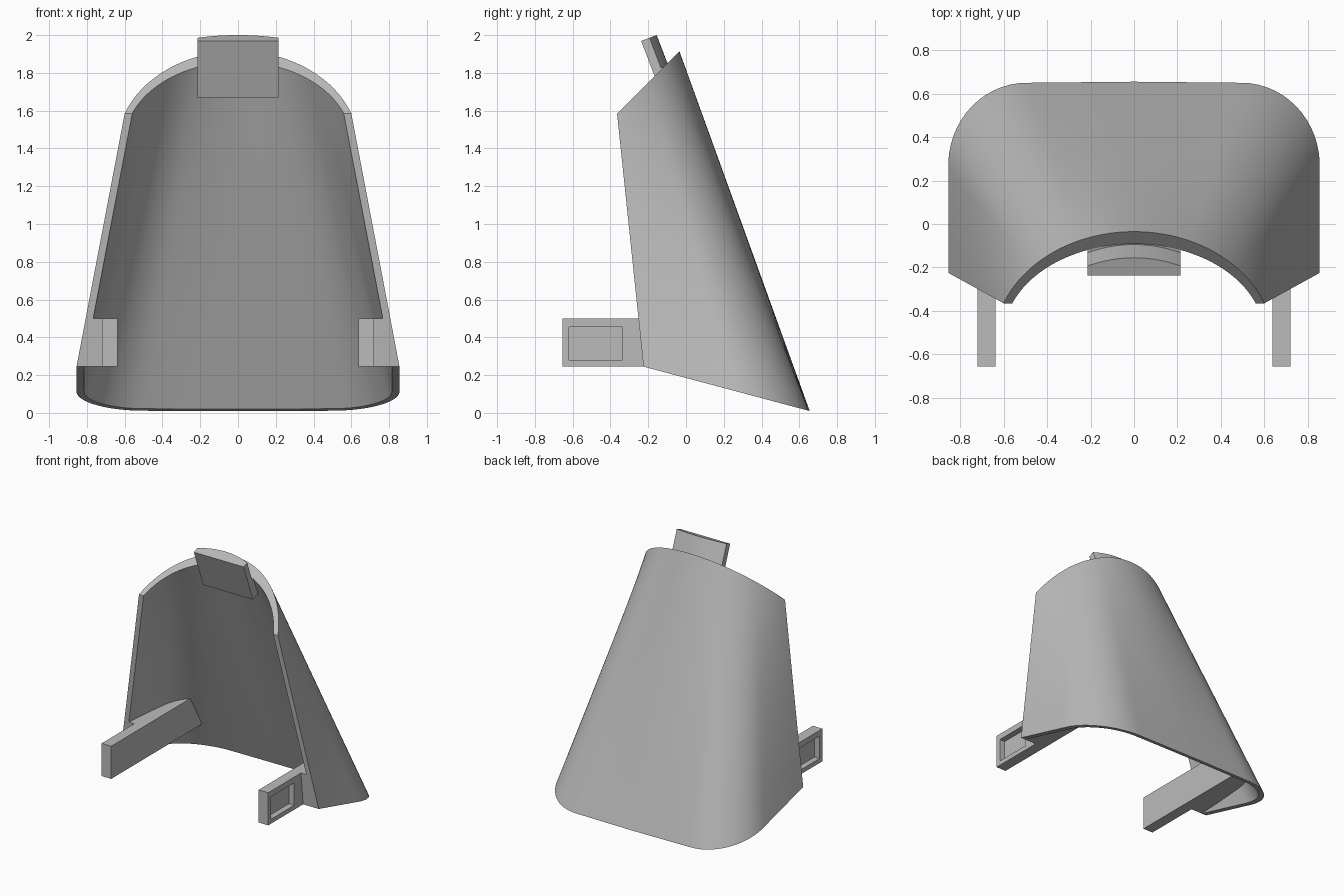
import bpy, bmesh, math
from mathutils import Vector

cube = bpy.data.objects.get("Cube")
if cube:
    bpy.data.objects.remove(cube, do_unlink=True)

grey = bpy.data.materials.new("plain grey")
grey.use_nodes = True
grey.diffuse_color = (0.5, 0.5, 0.5, 1)
grey.node_tree.nodes["Principled BSDF"].inputs["Base Color"].default_value = grey.diffuse_color


def finish(name, bm, smooth=False):
    bmesh.ops.recalc_face_normals(bm, faces=bm.faces)
    mesh = bpy.data.meshes.new(name)
    bm.to_mesh(mesh)
    bm.free()
    mesh.materials.append(grey)
    obj = bpy.data.objects.new(name, mesh)
    bpy.context.collection.objects.link(obj)
    if smooth:
        bpy.ops.object.select_all(action="DESELECT")
        obj.select_set(True)
        bpy.context.view_layer.objects.active = obj
        bpy.ops.object.shade_smooth_by_angle(angle=math.radians(30))
    return obj


def loft(low, high, steps=1):
    """Closed ring swept straight from low to high, ends capped across the ring."""
    bm = bmesh.new()
    rows = [[bm.verts.new(a.lerp(b, s / steps)) for a, b in zip(low, high)]
            for s in range(steps + 1)]
    m = len(low)
    for r, q in zip(rows, rows[1:]):
        for i in range(m):
            j = (i + 1) % m
            bm.faces.new((r[i], r[j], q[j], q[i]))
    for r in (rows[0], rows[-1]):
        for i in range(m // 2 - 1):
            bm.faces.new((r[i], r[i + 1], r[m - 2 - i], r[m - 1 - i]))
    return bm


def spaced(points, n=40):
    """Even spacing along a half curve, then mirrored to the other side."""
    dist = [0]
    for a, b in zip(points, points[1:]):
        dist.append(dist[-1] + (b - a).length)
    out, k = [], 0
    for i in range(n):
        d = dist[-1] * i / (n - 1)
        while k < len(points) - 2 and dist[k + 1] < d:
            k += 1
        out.append(points[k].lerp(points[k + 1], (d - dist[k]) / (dist[k + 1] - dist[k])))
    return out + [Vector((-p.x, p.y, p.z)) for p in reversed(out[:-1])]


def bottom_curve(inset):
    # straight side, rounded corner, nearly flat back, on a sloping plane
    flat = [(0.855 - inset, -0.225)]
    for i in range(31):
        a = math.radians(90 * i / 30)
        flat.append((0.495 + (0.36 - inset) * math.cos(a), 0.27 + (0.38 - inset) * math.sin(a)))
    flat.append((0, 0.655 - inset))
    return spaced([Vector((x, y, 0.245 - (y + 0.225) * 0.267)) for x, y in flat])


def top_curve(inset):
    # shallow arch on a steep plane, thicker at the crown than at the ends
    span = math.radians(69)
    peak = -0.035 - inset * 1.42
    pts = []
    for i in range(61):
        a = span * (1 - i / 60)
        y = peak - (peak + 0.365) * (1 - math.cos(a)) / (1 - math.cos(span))
        pts.append(Vector(((0.6 - inset) * math.sin(a) / math.sin(span), y, 1.95 + y)))
    return spaced(pts)


# Curved shell
wall = 0.04
shell_low = bottom_curve(0) + bottom_curve(wall)[::-1]
shell_high = top_curve(0) + top_curve(wall)[::-1]
finish("curved_shell", loft(shell_low, shell_high, 10), smooth=True)

# Solid core used to trim the arms against the shell wall
mid_low, mid_high = bottom_curve(wall / 2), top_curve(wall / 2)
centre = len(mid_low) // 2
del mid_low[centre], mid_high[centre]
core = finish("trim_core", loft(mid_low, mid_high, 10))
core.hide_render = True


def box(name, x, y, z):
    bm = bmesh.new()
    bmesh.ops.create_cube(bm, size=1)
    for v in bm.verts:
        v.co = [r[0] if c < 0 else r[1] for c, r in zip(v.co, (x, y, z))]
    return finish(name, bm)


def boolean(obj, cutter, operation):
    mod = obj.modifiers.new("trim", "BOOLEAN")
    mod.operation, mod.object, mod.solver = operation, cutter, "EXACT"
    graph = bpy.context.evaluated_depsgraph_get()
    graph.update()
    mesh = bpy.data.meshes.new_from_object(obj.evaluated_get(graph))
    obj.modifiers.clear()
    obj.data = mesh


# Side arms: pocketed front bar and a root that runs back into the wall
arm_z = (0.245, 0.5)
for side, name in ((1, "left"), (-1, "right")):
    def across(a, b):
        return tuple(sorted((side * a, side * b)))
    bar = box(name + "_arm", across(0.637, 0.72), (-0.655, -0.2), arm_z)
    pocket = box("pocket_cutter", across(0.675, 0.8), (-0.62, -0.335), (0.28, 0.455))
    boolean(bar, pocket, "DIFFERENCE")
    bpy.data.objects.remove(pocket, do_unlink=True)
    root = box(name + "_arm_root", across(0.637, 0.95), (-0.3, 0.65), arm_z)
    boolean(root, core, "INTERSECT")
bpy.data.objects.remove(core, do_unlink=True)

# Top tab: flat front, bowed back, leaning with the rear wall
up = Vector((0, -0.36, 0.94)).normalized()
out = Vector((0, 0.94, 0.36)).normalized()
foot = Vector((0, -0.123, 1.67))


def tab(name, length, edge, crown):
    xs = [-0.215 + 0.43 * i / 16 for i in range(17)]
    ring = [foot + Vector((x, 0, 0)) + out * (edge + (crown - edge) * (1 - (x / 0.215) ** 2))
            for x in xs]
    ring += [foot + Vector((x, 0, 0)) for x in reversed(xs)]
    finish(name, loft(ring, [p + up * length for p in ring]), smooth=True)


tab("top_tab", 0.32, 0.047, 0.088)
tab("top_tab_root", 0.15, 0.077, 0.115)
